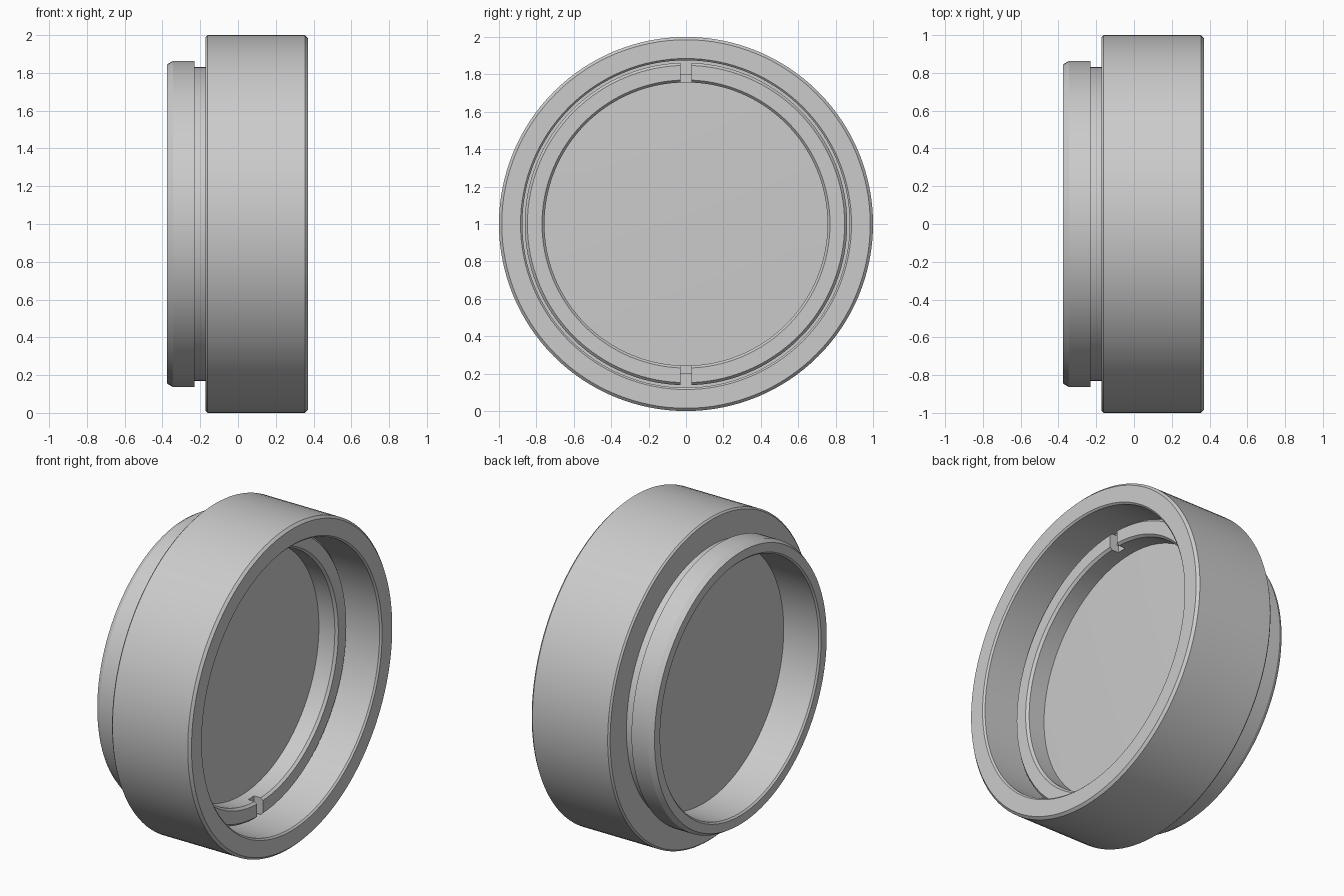
import bpy, bmesh, math
from mathutils import Matrix, Vector

if "Cube" in bpy.data.objects:
    bpy.data.objects.remove(bpy.data.objects["Cube"], do_unlink=True)

SEGMENTS = 128
CENTRE = Vector((0, 0, 1))

grey = bpy.data.materials.new("light_grey")
grey.use_nodes = True
grey.diffuse_color = (0.6, 0.6, 0.6, 1)
grey.node_tree.nodes["Principled BSDF"].inputs["Base Color"].default_value = (0.6, 0.6, 0.6, 1)


def make_object(name, bm):
    mesh = bpy.data.meshes.new(name)
    bm.to_mesh(mesh)
    bm.free()
    mesh.materials.append(grey)
    obj = bpy.data.objects.new(name, mesh)
    bpy.context.collection.objects.link(obj)
    return obj


def select_only(obj):
    bpy.ops.object.select_all(action='DESELECT')
    obj.select_set(True)
    bpy.context.view_layer.objects.active = obj


def smooth(obj):
    select_only(obj)
    bpy.ops.object.shade_smooth_by_angle(angle=math.radians(20))


def lathe(name, profile, closed=True):
    """Revolve (x, radius) points about the horizontal x axis."""
    bm = bmesh.new()
    verts = [bm.verts.new(CENTRE + Vector((x, 0, r))) for x, r in profile]
    pairs = list(zip(verts, verts[1:] + verts[:1]))
    edges = [bm.edges.new(p) for p in (pairs if closed else pairs[:-1])]
    bmesh.ops.spin(bm, geom=verts + edges, cent=CENTRE, axis=(1, 0, 0),
                   angle=math.tau, steps=SEGMENTS)
    bmesh.ops.remove_doubles(bm, verts=bm.verts, dist=1e-4)
    bmesh.ops.recalc_face_normals(bm, faces=bm.faces)
    return make_object(name, bm)


# Housing: large barrel, relief groove and the narrower rear mount
housing = lathe("housing", [
    (0.37, 0.885), (0.37, 0.985), (0.355, 1.0),
    (-0.162, 1.0), (-0.172, 0.99), (-0.172, 0.83),
    (-0.23, 0.83), (-0.23, 0.863), (-0.345, 0.863), (-0.375, 0.845),
    (-0.375, 0.79), (-0.365, 0.78),
    (0.03, 0.78), (0.03, 0.80), (0.10, 0.80), (0.10, 0.875), (0.36, 0.875),
])
smooth(housing)

# Lens: thick disc with very slightly domed faces
arc = [(0.012 * (1 - (r / 0.785) ** 2), r) for r in (0, 0.2, 0.4, 0.6, 0.785)]
lens = lathe("lens", [(0.025 + s, r) for s, r in arc]
             + [(-0.125 - s, r) for s, r in reversed(arc)], closed=False)
smooth(lens)

# Retaining ring that clamps the lens
ring = lathe("retaining_ring", [
    (0.02, 0.757), (0.135, 0.757), (0.15, 0.77),
    (0.15, 0.848), (0.135, 0.862), (0.02, 0.862),
])

# Two spanner slots, top and bottom
bm = bmesh.new()
for side in (1, -1):
    bmesh.ops.create_cube(bm, size=1, matrix=Matrix.Translation(
        CENTRE + Vector((0.19, 0, side * 0.82))) @ Matrix.Diagonal((0.2, 0.06, 0.2, 1)))
cutter = make_object("slot_cutter", bm)
cutter.hide_render = True
slots = ring.modifiers.new("slots", 'BOOLEAN')
slots.operation = 'DIFFERENCE'
slots.solver = 'EXACT'
slots.object = cutter
select_only(ring)
bpy.ops.object.modifier_apply(modifier="slots")
bpy.data.objects.remove(cutter, do_unlink=True)
smooth(ring)
